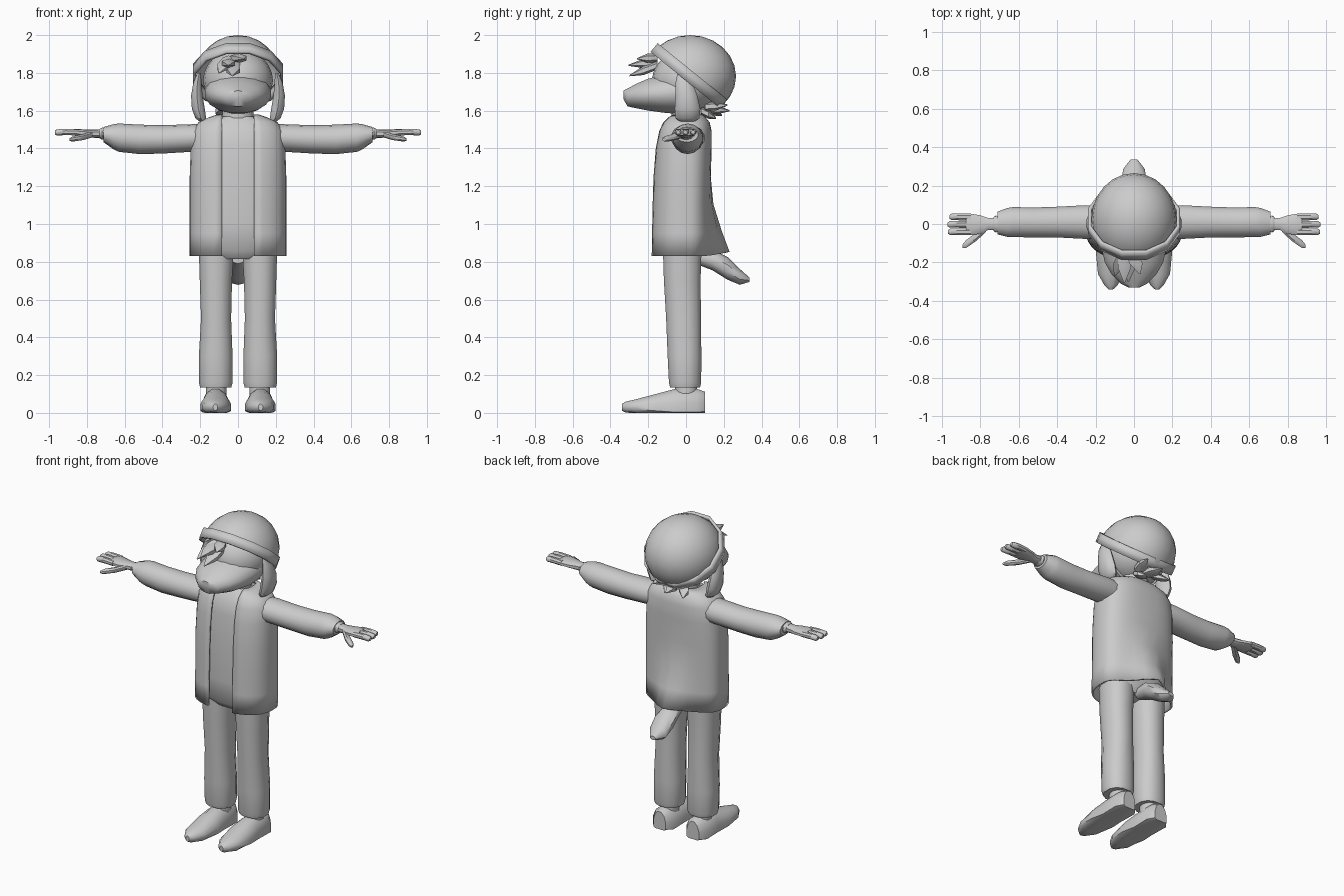
import bpy, bmesh, math
from mathutils import Vector, Matrix

GREY = bpy.data.materials.new("plain grey")
GREY.diffuse_color = (0.6, 0.6, 0.6, 1)


def finish(name, bm, mirror=False, solid=0.0, angle=40):
    bmesh.ops.recalc_face_normals(bm, faces=bm.faces)
    me = bpy.data.meshes.new(name)
    bm.to_mesh(me)
    bm.free()
    me.materials.append(GREY)
    me.polygons.foreach_set("use_smooth", [True] * len(me.polygons))
    me.set_sharp_from_angle(angle=math.radians(angle))
    ob = bpy.data.objects.new(name, me)
    bpy.context.scene.collection.objects.link(ob)
    if solid:
        m = ob.modifiers.new("thickness", 'SOLIDIFY')
        m.thickness = solid
        m.offset = 0
    if mirror:
        ob.modifiers.new("mirror", 'MIRROR')
    return ob


def loft(name, rings, closed=True, caps=True, **kw):
    bm = bmesh.new()
    vs = [[bm.verts.new(p) for p in r] for r in rings]
    n = len(rings[0])
    for a, b in zip(vs, vs[1:]):
        for i in range(n if closed else n - 1):
            j = (i + 1) % n
            bm.faces.new((a[i], a[j], b[j], b[i]))
    if caps:
        bm.faces.new(vs[0])
        bm.faces.new(vs[-1])
    return finish(name, bm, **kw)


def spow(v, e):
    return math.copysign(abs(v) ** e, v)


def tube(name, secs, axis, n=12, p=2.0, floor=None, **kw):
    """secs: (x, y, z, half width, half height), rings square to the axis"""
    u, v = {'X': ((0, 1, 0), (0, 0, 1)), 'Y': ((1, 0, 0), (0, 0, 1)),
            'Z': ((1, 0, 0), (0, 1, 0))}[axis]
    rings = []
    for x, y, z, ru, rv in secs:
        ring = []
        for i in range(n):
            a = 2 * math.pi * (i + 0.5) / n
            q = (Vector((x, y, z)) + Vector(u) * ru * spow(math.cos(a), 2 / p)
                 + Vector(v) * rv * spow(math.sin(a), 2 / p))
            if floor is not None:
                q.z = max(q.z, floor)
            ring.append(q)
        rings.append(ring)
    return loft(name, rings, **kw)


def ball(name, loc, r, cut=None, seg=20):
    bm = bmesh.new()
    bmesh.ops.create_uvsphere(bm, u_segments=seg, v_segments=12, radius=1)
    bmesh.ops.transform(bm, matrix=Matrix.Translation(loc) @ Matrix.Diagonal((*r, 1)), verts=bm.verts)
    if cut:
        bmesh.ops.bisect_plane(bm, geom=bm.verts[:] + bm.edges[:] + bm.faces[:], plane_co=loc,
                               plane_no=cut, clear_inner=True)
    return finish(name, bm)


# shoes and trouser legs
tube("shoe", [(.118, .10, .03, .045, .085), (.118, .06, .03, .075, .10), (.118, -.06, .03, .072, .10),
              (.118, -.15, .03, .083, .075), (.12, -.26, .03, .07, .045), (.12, -.32, .03, .035, .03),
              (.12, -.34, .03, .012, .018)], 'Y', floor=0, mirror=True)
tube("ankle", [(.115, .0, .08, .055, .06), (.115, .0, .2, .055, .06)], 'Z', mirror=True)
tube("trouser_leg", [(.118, -.005, .135, .085, .082), (.118, -.005, .16, .092, .088), (.118, -.008, .3, .092, .092),
                     (.116, -.013, .5, .082, .095), (.117, -.02, .7, .088, .1), (.115, -.02, .86, .095, .105)],
     'Z', p=2.3, mirror=True)

# inner torso and neck
tube("torso", [(0, -.02, .815, .13, .09), (0, -.025, .86, .2, .125), (0, -.03, 1.0, .222, .128),
               (0, -.025, 1.25, .222, .128), (0, -.01, 1.42, .215, .128), (0, -.005, 1.5, .2, .118),
               (0, 0, 1.545, .15, .09), (0, 0, 1.57, .09, .07)], 'Z', n=24, p=2.5)
tube("neck", [(0, 0, 1.53, .09, .08), (0, 0, 1.64, .08, .08)], 'Z')

# open coat, its back pushed out over the tail
rings = []
for z, rx, front, back in [(.83, .25, -.18, .12), (.95, .25, -.178, .12), (1.1, .25, -.175, .12),
                           (1.25, .25, -.17, .125), (1.4, .245, -.158, .13), (1.49, .235, -.14, .13),
                           (1.535, .205, -.12, .12), (1.56, .15, -.1, .1), (1.575, .105, -.085, .08)]:
    e = 2 / 2.6
    start = math.acos(min(.085 / rx, .8) ** (1 / e))
    ring = []
    for i in range(33):
        a = -start + (math.pi + 2 * start) * i / 32
        x, s = rx * spow(math.cos(a), e), spow(math.sin(a), e)
        bump = .105 * max(0, (1.2 - z) / .37) ** 1.3 * math.exp(-(x / .11) ** 2) if s > 0 else 0
        ring.append((x, (back if s > 0 else -front) * s + bump, z + bump * .2))
    rings.append(ring)
loft("coat", rings, closed=False, caps=False, solid=.012)

# tail
tube("tail", [(0, .05, .83, .04, .04), (0, .14, .81, .055, .055), (0, .22, .765, .068, .06),
              (0, .285, .72, .06, .042), (0, .335, .705, .02, .012)], 'Y', n=10)

# sleeves, cuffs and hands
tube("sleeve", [(.17, .005, 1.455, .085, .075), (.25, .01, 1.455, .09, .073), (.4, .01, 1.448, .082, .075),
                (.52, .008, 1.448, .08, .078), (.63, .01, 1.457, .08, .075), (.66, .008, 1.462, .077, .066),
                (.712, .005, 1.473, .06, .04)], 'X', n=14, mirror=True)
tube("cuff", [(.70, 0, 1.478, .04, .03), (.72, 0, 1.478, .047, .032), (.732, 0, 1.478, .038, .025)],
     'X', n=10, mirror=True)
tube("palm", [(.71, 0, 1.478, .033, .024), (.76, 0, 1.478, .033, .022), (.80, -.003, 1.48, .05, .02),
              (.85, -.002, 1.484, .058, .019), (.875, 0, 1.485, .055, .016)], 'X', n=10, p=2.5, mirror=True)
for i, (y, tip) in enumerate([(.037, .96), (-.002, .97), (-.041, .968)]):
    tube(f"finger_{i + 1}", [(.85, y, 1.485, .019, .017), (.91, y, 1.487, .019, .018),
                             (tip - .01, y, 1.485, .018, .017), (tip, y, 1.485, .011, .01)],
         'X', n=8, mirror=True)
tube("thumb", [(.77, -.02, 1.475, .022, .018), (.82, -.065, 1.46, .024, .017),
               (.875, -.105, 1.45, .022, .015), (.892, -.115, 1.447, .01, .008)], 'X', n=8, mirror=True)

# head and muzzle
ball("head", (0, .01, 1.76), (.185, .19, .165))
tube("muzzle", [(0, 0, 1.70, .178, .12), (0, -.1, 1.69, .178, .105), (0, -.2, 1.685, .155, .086),
                (0, -.26, 1.678, .12, .067), (0, -.31, 1.67, .07, .048), (0, -.33, 1.683, .03, .024)],
     'Y', n=16)

# cap dome and the tilted band round it
along, up = Vector((0, .777, -.63)), Vector((0, .63, .777))
ball("cap", Vector((0, .022, 1.782)), (.222, .243, .218), cut=up, seg=24)
mid = Vector((0, .015, 1.785))
loft("cap_band", [[mid + up * h + Vector((.238 * math.sin(a), 0, 0)) + along * .236 * math.cos(a)
                   for a in (2 * math.pi * (i + .5) / 12 for i in range(12))] for h in (-.03, .03)],
     caps=False, solid=.018, angle=20)

# hanging ears
tube("ear", [(.178, .005, 1.535, .016, .03), (.197, .008, 1.56, .03, .063), (.21, .008, 1.61, .036, .068),
             (.218, .002, 1.68, .032, .058), (.215, -.01, 1.75, .022, .045), (.205, -.02, 1.80, .01, .025)],
     'Z', n=10, mirror=True)

# hair tufts: (root, tip) of flattened spikes
for i, (r, t) in enumerate([((-.05, -.15, 1.87), (-.10, -.27, 1.80)), ((-.05, -.15, 1.86), (-.05, -.305, 1.84)),
                            ((-.02, -.15, 1.84), (-.03, -.30, 1.785)), ((-.01, -.15, 1.88), (.03, -.26, 1.875)),
                            ((-.06, .1, 1.62), (-.11, .19, 1.575)), ((0, .1, 1.61), (-.02, .23, 1.60)),
                            ((.05, .1, 1.62), (.08, .22, 1.63)), ((.04, .08, 1.60), (.04, .16, 1.56))]):
    r, t = Vector(r), Vector(t)
    tube(f"hair_spike_{i + 1}", [(*r, .035, .022), (*r.lerp(t, .5), .04, .024), (*t, .004, .003)], 'Y', n=6)
